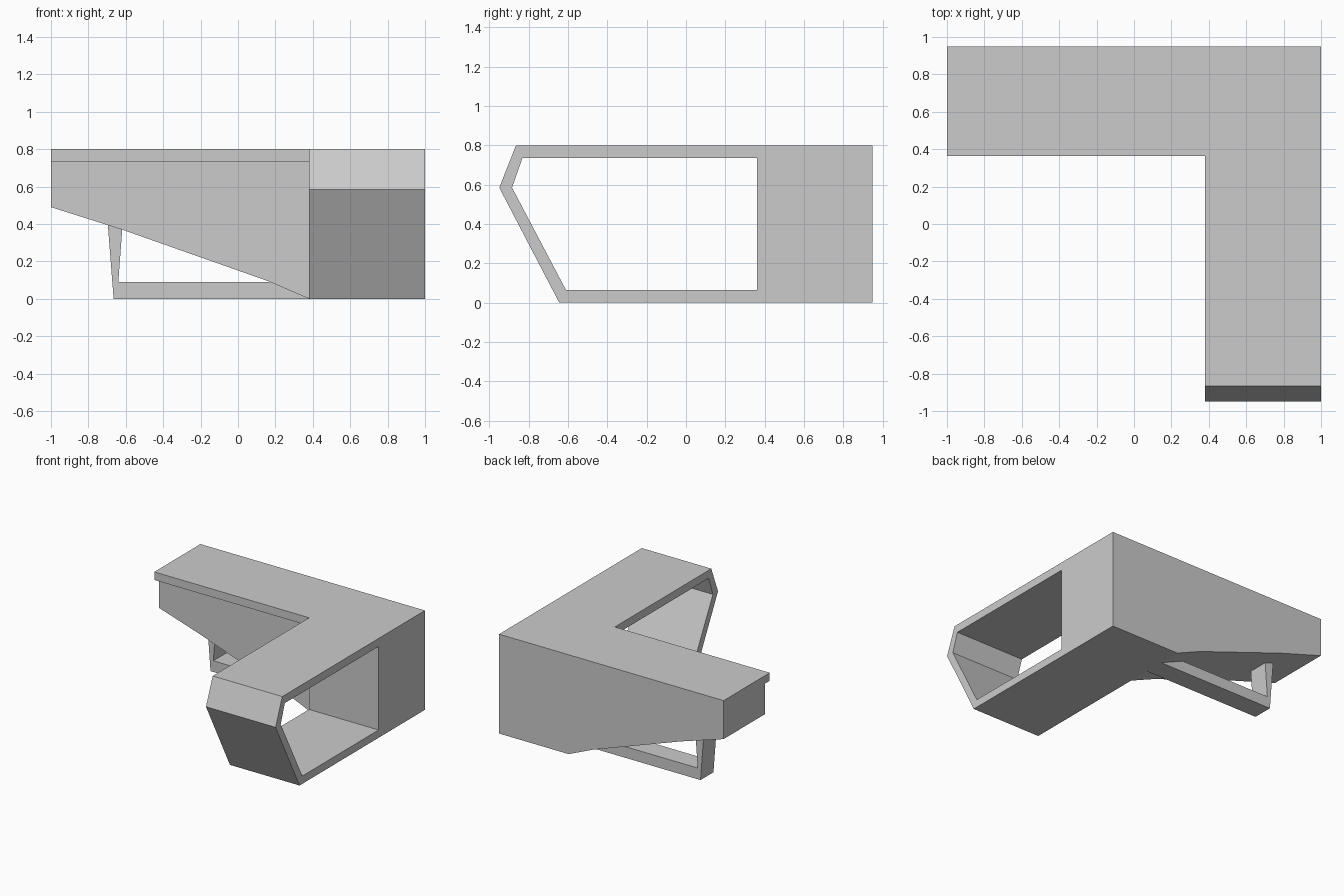
import bpy, bmesh

if "Cube" in bpy.data.objects:
    bpy.data.objects.remove(bpy.data.objects["Cube"])


def finish(name, bm):
    bmesh.ops.recalc_face_normals(bm, faces=bm.faces)
    mesh = bpy.data.meshes.new(name)
    bm.to_mesh(mesh)
    bm.free()
    obj = bpy.data.objects.new(name, mesh)
    bpy.context.collection.objects.link(obj)
    return obj


def prism_y(name, profile, y0, y1):
    """Extrude an (x, z) profile along y."""
    bm = bmesh.new()
    face = bm.faces.new([bm.verts.new((x, y0, z)) for x, z in profile])
    new = bmesh.ops.extrude_face_region(bm, geom=[face])["geom"]
    verts = [g for g in new if isinstance(g, bmesh.types.BMVert)]
    bmesh.ops.translate(bm, verts=verts, vec=(0, y1 - y0, 0))
    return finish(name, bm)


def tube_x(name, outer, inner, x0, x1):
    """Extrude a ring between two (y, z) loops along x."""
    bm = bmesh.new()
    loops = [[bm.verts.new((x, y, z)) for y, z in loop]
             for x, loop in ((x0, outer), (x1, outer), (x1, inner), (x0, inner))]
    n = len(outer)
    for a, b in zip(loops, loops[1:] + loops[:1]):
        for i in range(n):
            j = (i + 1) % n
            bm.faces.new((a[i], a[j], b[j], b[i]))
    return finish(name, bm)


# Main wing: open tube with a pointed front and a solid rear block
tube_x("main_wing",
       [(-0.865, 0.8), (0.95, 0.8), (0.95, 0), (-0.645, 0), (-0.95, 0.585)],
       [(-0.832, 0.735), (0.36, 0.735), (0.36, 0.063), (-0.61, 0.063), (-0.885, 0.585)],
       0.38, 1.0)

# Side wing: solid body with a rising underside, set back from the roof edge
prism_y("side_wing_body",
        [(-1, 0.735), (-1, 0.49), (-0.62, 0.37), (0.16, 0.095), (0.38, 0), (0.38, 0.735)],
        0.42, 0.95)

# Side wing roof slab, overhanging at the front
prism_y("side_wing_roof",
        [(-1, 0.735), (0.38, 0.735), (0.38, 0.8), (-1, 0.8)], 0.363, 0.95)

# Narrow support: ground beam and tapered leg under the side wing
prism_y("support_frame",
        [(0.38, 0), (-0.665, 0), (-0.697, 0.41), (-0.618, 0.385),
         (-0.64, 0.09), (0.18, 0.09)],
        0.60, 0.765)
